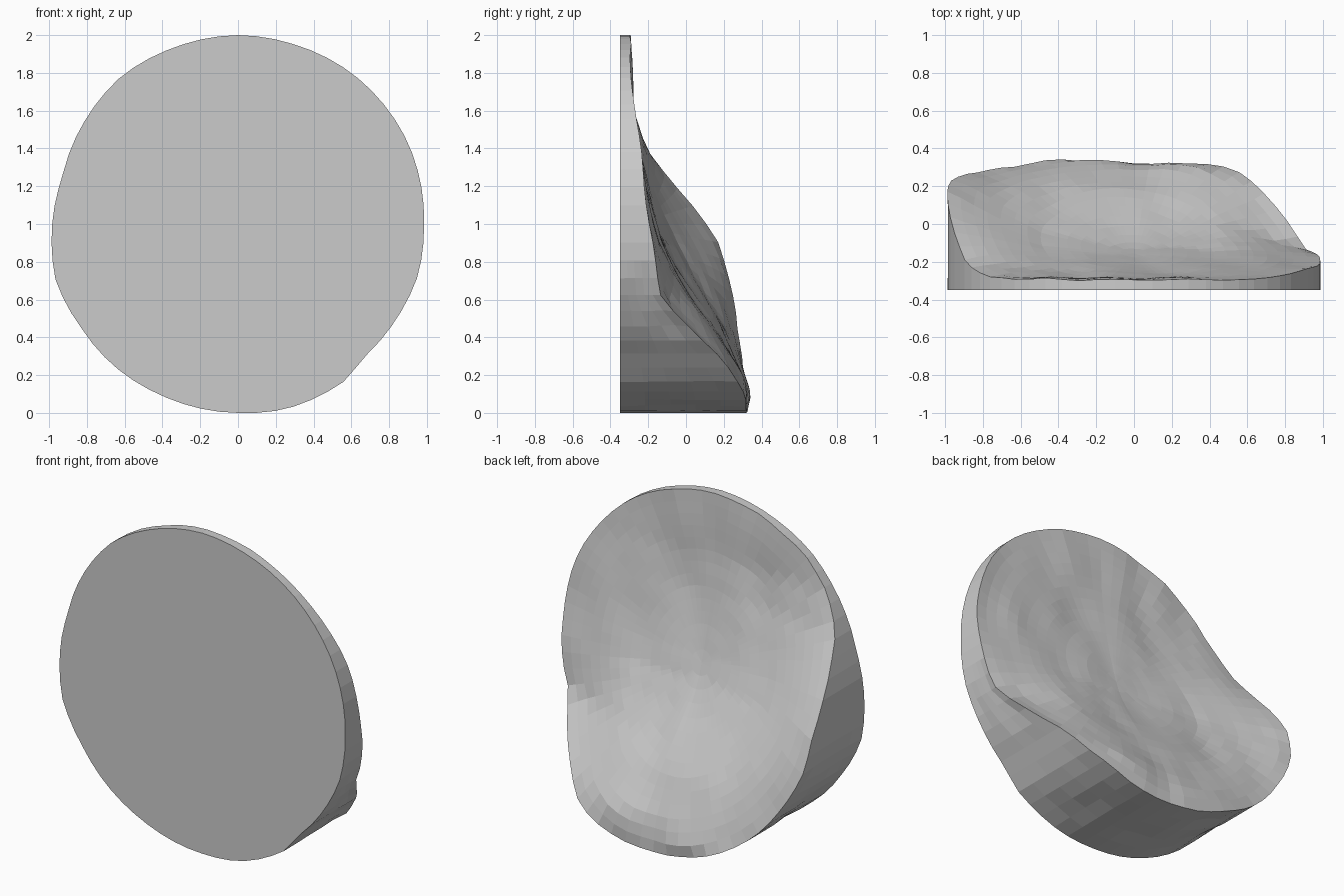
import bpy, bmesh, math
from mathutils import Vector, noise

if "Cube" in bpy.data.objects:
    bpy.data.objects.remove(bpy.data.objects["Cube"])

FRONT = -0.35
SEG, RINGS, WALL = 64, 14, 5

# outline points (x, z) read counter-clockwise from the right
OUTLINE = [(.985, 1), (.96, 1.25), (.89, 1.45), (.6, 1.8), (.3, 1.95), (0, 2), (-.35, 1.93),
           (-.62, 1.78), (-.79, 1.58), (-.93, 1.25), (-.987, .93), (-.965, .7),
           (-.83, .45), (-.67, .26), (-.4, .09), (0, 0), (.25, .02), (.58, .18),
           (.65, .28), (.84, .5), (.95, .72)]
POLAR = sorted((math.atan2(z - 1, x) % math.tau, math.hypot(x, z - 1)) for x, z in OUTLINE)
POLAR = [(POLAR[-1][0] - math.tau, POLAR[-1][1])] + POLAR + [(POLAR[0][0] + math.tau, POLAR[0][1])]

# back surface depth: z, then y at left rim, left quarter, centre, right quarter, right rim
DEPTH = [(0, .32, .32, .32, .32, .32), (.1, .345, .345, .32, .32, .31),
         (.2, .31, .31, .30, .30, .25), (.3, .30, .27, .25, .23, .18),
         (.45, .27, .21, .17, .13, .02), (.6, .25, .13, .06, .02, -.13),
         (.75, .22, .04, -.04, -.07, -.155), (.9, .17, -.05, -.12, -.14, -.175),
         (1.05, .07, -.12, -.17, -.18, -.20), (1.2, -.05, -.18, -.21, -.215, -.22),
         (1.4, -.21, -.245, -.255, -.255, -.24), (1.6, -.28, -.28, -.28, -.28, -.27),
         (1.8, -.29, -.285, -.285, -.285, -.285), (2, -.295, -.295, -.295, -.295, -.295)]


def lerp_table(pts, t):
    for a, b in zip(pts, pts[1:]):
        if t <= b[0]:
            k = max(0, (t - a[0]) / (b[0] - a[0]))
            return [p + (q - p) * k for p, q in zip(a[1:], b[1:])]
    return list(pts[-1][1:])


def depth(x, z):
    half = .975 * math.sqrt(max(1e-4, 1 - (z - 1) ** 2))
    u = max(-1, min(1, x / half))
    row = lerp_table(DEPTH, z)
    y = lerp_table(list(zip((-1, -.5, 0, .5, 1), row)), u)[0]
    return y + .014 * noise.noise(Vector((x * 5, z * 2.5, 2)))


bm = bmesh.new()
angles = [math.tau * i / SEG for i in range(SEG)]
radii = [lerp_table(POLAR, a)[0] for a in angles]


def point(i, f):
    return f * radii[i] * math.cos(angles[i]), 1 + f * radii[i] * math.sin(angles[i])


# sculpted back: rings from the centre to the rim
loops = []
for r in range(1, RINGS + 1):
    loop = []
    for i in range(SEG):
        x, z = point(i, r / RINGS)
        loop.append(bm.verts.new((x, depth(x, z), z)))
    loops.append(loop)
centre = bm.verts.new((0, depth(0, 1), 1))

# side wall: rim down to the flat front, slightly rippled
for w in range(1, WALL + 1):
    loop = []
    for i in range(SEG):
        rim = loops[RINGS - 1][i].co
        y = rim.y + (FRONT - rim.y) * w / WALL
        ripple = .02 * noise.noise(Vector((rim.x * 5, y * 5, rim.z * 5)))
        ripple = 0 if w == WALL or rim.z > 1.2 else min(0, ripple)
        x, z = point(i, 1 + ripple)
        loop.append(bm.verts.new((x, y, z)))
    loops.append(loop)

for a, b in zip(loops, loops[1:]):
    for i in range(SEG):
        j = (i + 1) % SEG
        bm.faces.new((a[i], a[j], b[j], b[i]))
for i in range(SEG):
    bm.faces.new((centre, loops[0][(i + 1) % SEG], loops[0][i]))
bm.faces.new(loops[-1])
bmesh.ops.recalc_face_normals(bm, faces=bm.faces)

mesh = bpy.data.meshes.new("carved_disc")
bm.to_mesh(mesh)
bm.free()
bpy.context.collection.objects.link(bpy.data.objects.new("carved_disc", mesh))
